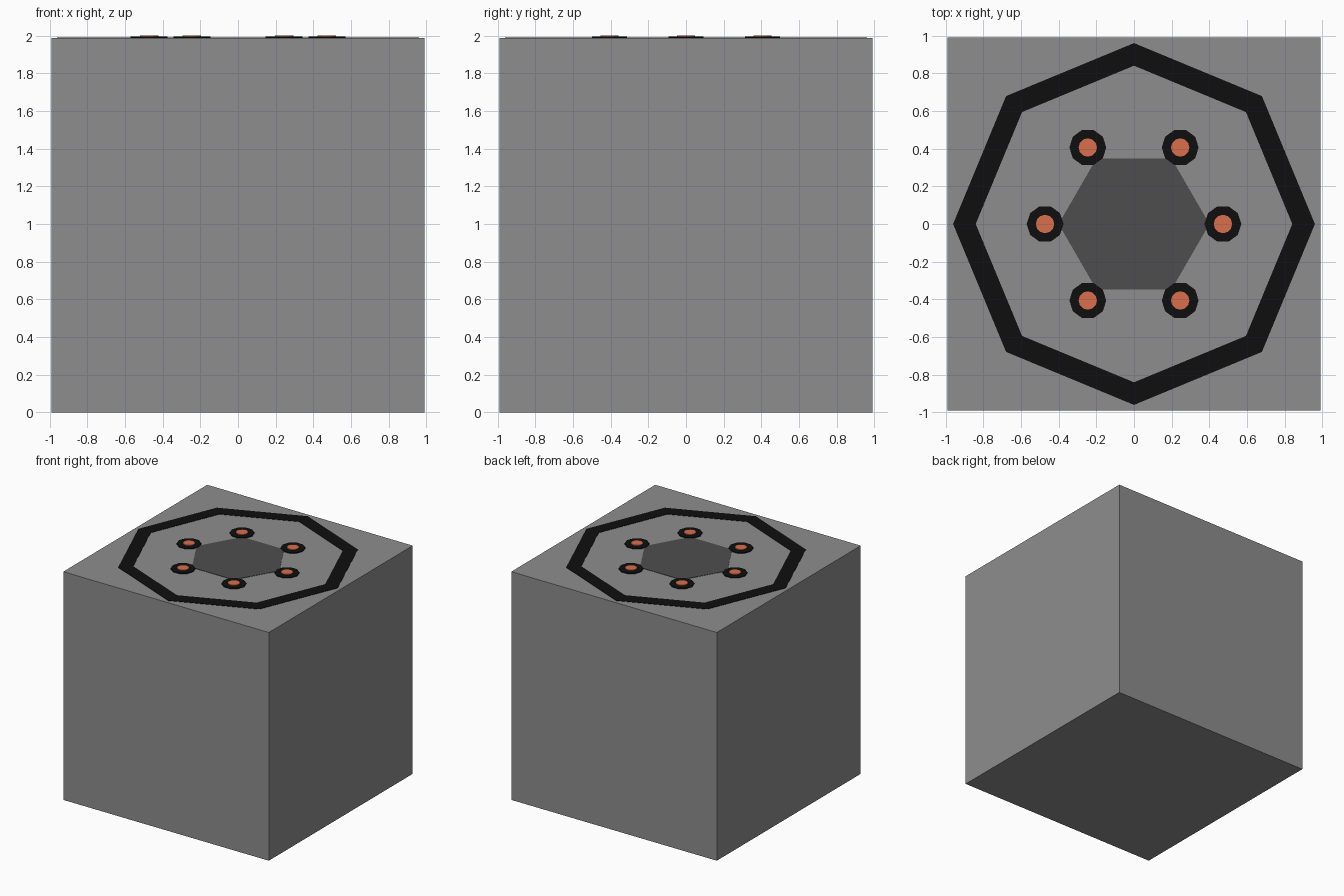
import bpy, bmesh
from math import cos, sin, tau

if "Cube" in bpy.data.objects:
    bpy.data.objects.remove(bpy.data.objects["Cube"])


def material(name, rgb):
    m = bpy.data.materials.new(name)
    m.diffuse_color = (*rgb, 1)
    m.use_nodes = True
    m.node_tree.nodes["Principled BSDF"].inputs["Base Color"].default_value = m.diffuse_color
    return m


def make(name, bm, mat=None):
    bmesh.ops.recalc_face_normals(bm, faces=bm.faces)
    mesh = bpy.data.meshes.new(name)
    bm.to_mesh(mesh)
    bm.free()
    ob = bpy.data.objects.new(name, mesh)
    bpy.context.collection.objects.link(ob)
    if mat:
        mesh.materials.append(mat)
    return ob


def disc(name, x, y, z0, z1, r, sides, mat):
    """Flat polygonal plate with a corner on the +x axis."""
    bm = bmesh.new()
    vs = [bm.verts.new((x + r * cos(tau * i / sides), y + r * sin(tau * i / sides), z0))
          for i in range(sides)]
    face = bm.faces.new(vs)
    top = bmesh.ops.extrude_face_region(bm, geom=[face], use_keep_orig=True)
    bmesh.ops.translate(bm, vec=(0, 0, z1 - z0),
                        verts=[v for v in top["geom"] if isinstance(v, bmesh.types.BMVert)])
    return make(name, bm, mat)


def ring(name, r_in, r_out, z0, z1, sides, mat):
    """Flat polygonal band: a rectangular section swept round z."""
    bm = bmesh.new()
    section = [(r_in, z0), (r_out, z0), (r_out, z1), (r_in, z1)]
    loops = [[bm.verts.new((r * cos(tau * i / sides), r * sin(tau * i / sides), z))
              for r, z in section] for i in range(sides)]
    for i in range(sides):
        a, b = loops[i], loops[(i + 1) % sides]
        for k in range(4):
            j = (k + 1) % 4
            bm.faces.new((a[k], b[k], b[j], a[j]))
    return make(name, bm, mat)


grey = material("grey", (0.27, 0.27, 0.27))
black = material("black", (0.0045, 0.0045, 0.0045))
dark = material("dark_grey", (0.076, 0.076, 0.076))
copper = material("copper", (0.69, 0.16, 0.076))

HALF, TOP = 0.99, 1.987

# Main block
bm = bmesh.new()
bmesh.ops.create_cube(bm, size=1)
bmesh.ops.scale(bm, vec=(2 * HALF, 2 * HALF, TOP), verts=bm.verts)
bmesh.ops.translate(bm, vec=(0, 0, TOP / 2), verts=bm.verts)
make("block", bm, grey)

# Octagonal border and hexagonal centre plate
ring("border_ring", 0.84, 0.96, TOP - 0.01, TOP + 0.003, 8, black)
disc("centre_plate", 0, 0, TOP - 0.01, TOP + 0.003, 0.40, 6, dark)

# Six contacts: black base with a copper cap
spots = [(0.472, 0), (0.245, 0.406), (-0.245, 0.406),
         (-0.472, 0), (-0.245, -0.406), (0.245, -0.406)]
for i, (x, y) in enumerate(spots, 1):
    disc(f"contact_base_{i}", x, y, TOP - 0.01, TOP + 0.007, 0.098, 10, black)
    disc(f"contact_cap_{i}", x, y, TOP - 0.005, 2.0, 0.049, 12, copper)
